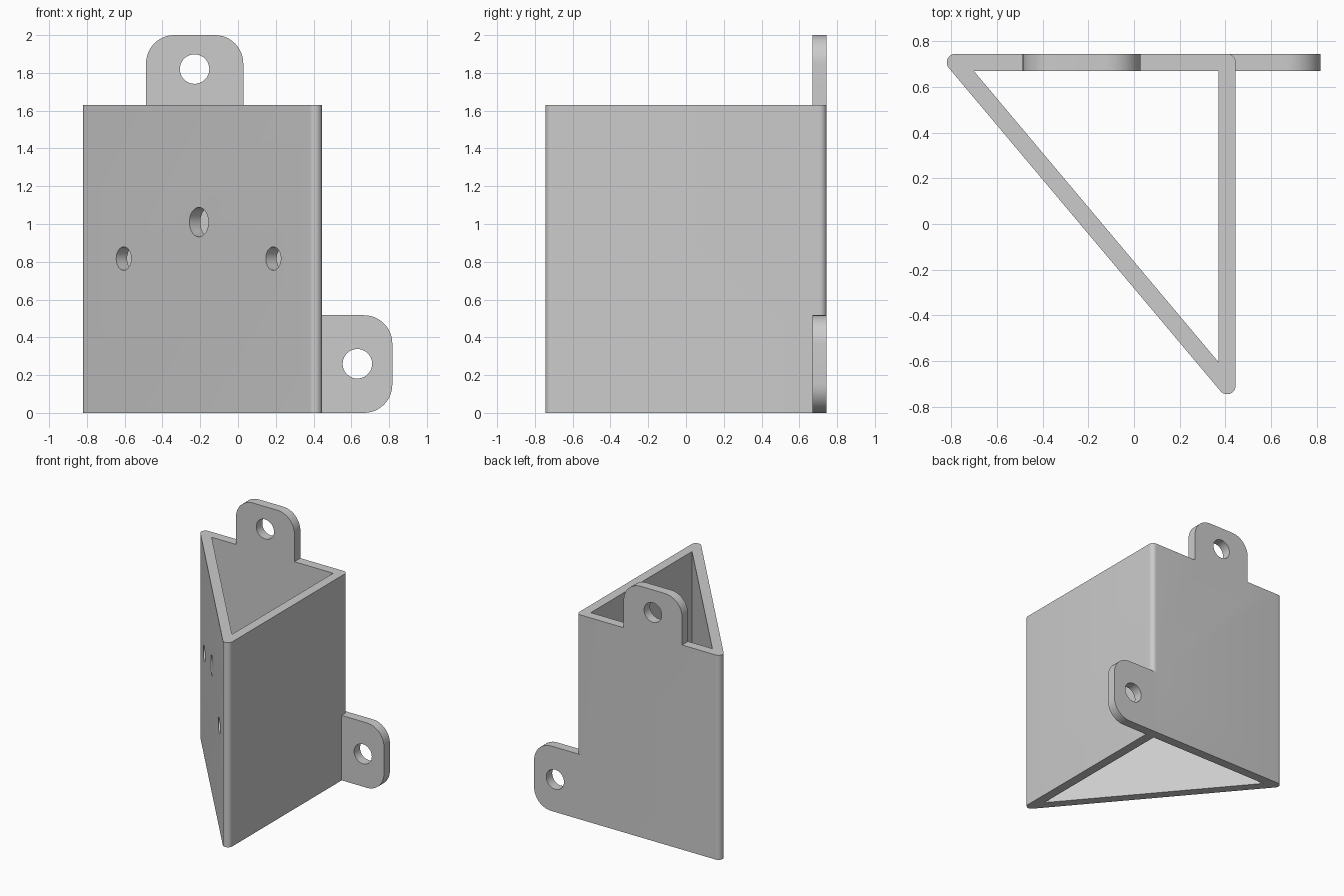
import bpy, bmesh, math
from mathutils import Vector, Matrix

if "Cube" in bpy.data.objects:
    bpy.data.objects.remove(bpy.data.objects["Cube"])

HALF = 0.0375          # half the wall thickness
HEIGHT = 1.63
BACK = 0.7075          # centre line of the back wall
CORNERS = [Vector(p) for p in ((-0.782, BACK), (0.4075, -BACK), (0.4075, BACK))]
COLOUR = (0.6, 0.6, 0.6, 1)

grey = bpy.data.materials.new("plain grey")
grey.use_nodes = True
grey.diffuse_color = COLOUR
grey.node_tree.nodes["Principled BSDF"].inputs["Base Color"].default_value = COLOUR


def prism(name, outline, depth, matrix=Matrix()):
    """Solid made by pulling a flat outline along local z."""
    bm = bmesh.new()
    face = bm.faces.new([bm.verts.new((p[0], p[1], 0)) for p in outline])
    pulled = bmesh.ops.extrude_face_region(bm, geom=[face], use_keep_orig=True)["geom"]
    verts = [v for v in pulled if isinstance(v, bmesh.types.BMVert)]
    bmesh.ops.translate(bm, verts=verts, vec=(0, 0, depth))
    bmesh.ops.transform(bm, matrix=matrix, verts=bm.verts)
    bmesh.ops.recalc_face_normals(bm, faces=bm.faces)
    mesh = bpy.data.meshes.new(name)
    bm.to_mesh(mesh)
    bm.free()
    mesh.materials.append(grey)
    obj = bpy.data.objects.new(name, mesh)
    bpy.context.collection.objects.link(obj)
    return obj


def arc(centre, radius, start, end, steps=12):
    return [(centre[0] + radius * math.cos(start + (end - start) * i / steps),
             centre[1] + radius * math.sin(start + (end - start) * i / steps))
            for i in range(steps + 1)]


def combine(target, other, operation):
    mod = target.modifiers.new(operation, 'BOOLEAN')
    mod.object, mod.operation, mod.solver = other, operation, 'EXACT'
    bpy.context.view_layer.objects.active = target
    bpy.ops.object.modifier_apply(modifier=mod.name)
    bpy.data.objects.remove(other)


def drill(target, centre, direction, radius, depth=0.3):
    turn = Vector(direction).to_track_quat('Z', 'Y').to_matrix().to_4x4()
    place = Matrix.Translation(centre) @ turn @ Matrix.Translation((0, 0, -depth / 2))
    circle = arc((0, 0), radius, 0, math.tau, 40)[:-1]
    combine(target, prism("hole_cutter", circle, depth, place), 'DIFFERENCE')


# Triangular sleeve: rounded outside corners, sharp inside corners
outer, inner = [], []
for i, corner in enumerate(CORNERS):
    before = (corner - CORNERS[i - 1]).normalized()
    after = (CORNERS[(i + 1) % 3] - corner).normalized()
    start = math.atan2(-before.x, before.y)     # outward side of each wall
    end = math.atan2(-after.x, after.y)
    if end < start:
        end += math.tau
    outer += arc(corner, HALF, start, end)
    bisector = (after - before).normalized()
    half_angle = after.angle(-before) / 2
    inner.append(corner + bisector * HALF / math.sin(half_angle))

bracket = prism("triangular_bracket", outer, HEIGHT)
opening = prism("opening_cutter", inner, HEIGHT + 0.4, Matrix.Translation((0, 0, -0.2)))
combine(bracket, opening, 'DIFFERENCE')

# Mounting tabs in the plane of the back wall
upright = Matrix.Translation((0, BACK + HALF, 0)) @ Matrix.Rotation(math.pi / 2, 4, 'X')
R = 0.15
quarter = math.pi / 2
top_tab = ([(-0.487, HEIGHT - 0.1), (0.028, HEIGHT - 0.1)]
           + arc((0.028 - R, 2 - R), R, 0, quarter)
           + arc((-0.487 + R, 2 - R), R, quarter, math.pi))
side_tab = ([(0.4075, 0.517), (0.4075, 0)]
            + arc((0.817 - R, R), R, -quarter, 0)
            + arc((0.817 - R, 0.517 - R), R, 0, quarter))
for name, outline, hole in (("top_tab", top_tab, (-0.23, BACK, 1.82)),
                            ("side_tab", side_tab, (0.632, BACK, 0.26))):
    combine(bracket, prism(name, outline, 2 * HALF, upright), 'UNION')
    drill(bracket, hole, (0, 1, 0), 0.078)

# Screw holes square to the sloping wall
slope = (CORNERS[1] - CORNERS[0]).normalized()
normal = Vector((slope.y, -slope.x, 0))
for x, z, radius in ((-0.605, 0.817, 0.062), (-0.207, 1.01, 0.078), (0.187, 0.817, 0.062)):
    x -= normal.x * HALF
    y = CORNERS[0].y + (x - CORNERS[0].x) * slope.y / slope.x
    drill(bracket, (x, y, z), normal, radius, 0.12)

# Smooth rounds, crisp edges
bpy.ops.object.select_all(action='DESELECT')
bracket.select_set(True)
bpy.context.view_layer.objects.active = bracket
bpy.ops.object.shade_smooth_by_angle(angle=math.radians(30))
